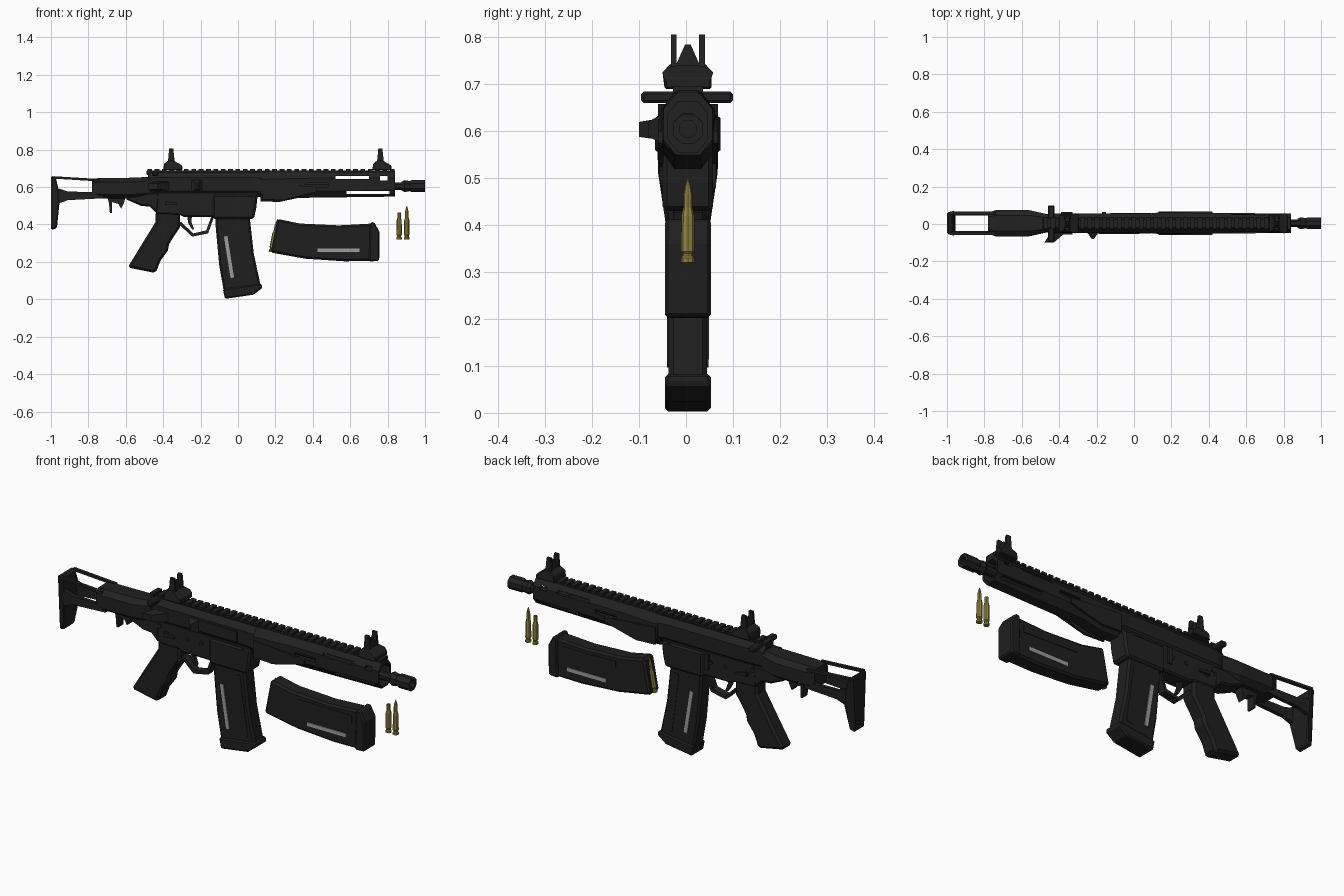
import bpy, bmesh, math

Y0 = 0.004   # centre plane of the model


def material(name, r, g, b):
    m = bpy.data.materials.new(name)
    m.diffuse_color = (r, g, b, 1)
    return m


BLACK = material("black_metal", 0.0155, 0.0155, 0.0155)
POLY = material("black_polymer", 0.0135, 0.0135, 0.0135)
GREY = material("grey_window", 0.34, 0.34, 0.34)
BRASS = material("brass", 0.30, 0.235, 0.045)


def finish(name, bm, mat, bevel=0):
    bmesh.ops.recalc_face_normals(bm, faces=bm.faces)
    me = bpy.data.meshes.new(name)
    bm.to_mesh(me)
    bm.free()
    ob = bpy.data.objects.new(name, me)
    bpy.context.collection.objects.link(ob)
    me.materials.append(mat)
    if bevel:
        mod = ob.modifiers.new("bevel", 'BEVEL')
        mod.width, mod.segments, mod.limit_method = bevel, 1, 'ANGLE'
        mod.angle_limit = math.radians(40)
    return ob


def loft(name, rings, mat, bevel=0):
    """Skin a list of equal-length rings and cap both ends."""
    bm = bmesh.new()
    vs = [[bm.verts.new(p) for p in r] for r in rings]
    n = len(vs[0])
    for a, b in zip(vs, vs[1:]):
        for i in range(n):
            j = (i + 1) % n
            bm.faces.new((a[i], a[j], b[j], b[i]))
    bm.faces.new(vs[0])
    bm.faces.new(vs[-1])
    return finish(name, bm, mat, bevel)


def prism(name, pts, half, mat=BLACK, bevel=0, y=0.0):
    """Side profile (x, z) extruded across y; half may depend on z."""
    h = half if callable(half) else (lambda z: half)
    return loft(name, [[(px, Y0 + y + s * h(pz), pz) for px, pz in pts]
                       for s in (-1, 1)], mat, bevel)


def box(name, x0, x1, z0, z1, half, mat=BLACK, bevel=0, y=0.0):
    return prism(name, [(x0, z0), (x1, z0), (x1, z1), (x0, z1)], half, mat, bevel, y)


def pair(name, pts, half, y, mat=BLACK, bevel=0):
    for side, s in (("right", -1), ("left", 1)):
        prism(f"{name}_{side}", pts, half, mat, bevel, s * y)


def tube(name, secs, c=0.586, mat=BLACK):
    """Eight-sided loft along x; each section is (x, z centre, half y, half z)."""
    k = 1 - c
    shape = [(1, -k), (1, k), (k, 1), (-k, 1), (-1, k), (-1, -k), (-k, -1), (k, -1)]
    return loft(name, [[(x, Y0 + a * hy, zc + b * hz) for a, b in shape]
                       for x, zc, hy, hz in secs], mat)


def disc(name, x, z, r, half, y=0.0, n=8):
    pts = [(x + r * math.cos(2 * math.pi * i / n), z + r * math.sin(2 * math.pi * i / n))
           for i in range(n)]
    return prism(name, pts, half, BLACK, 0, y)


# --- receiver ---
tube("upper_receiver", [(-.48, .615, .045, .06), (-.44, .615, .052, .064),
                        (.08, .615, .052, .064), (.125, .612, .056, .066)], .45)
prism("lower_receiver", [(-.47, .575), (-.47, .50), (-.43, .455), (-.31, .45), (-.29, .44),
                         (-.13, .44), (.08, .48), (.10, .52), (.11, .575)], .046, BLACK, .008)
prism("magazine_well", [(-.135, .56), (-.135, .43), (.085, .43), (.098, .49), (.105, .56)],
      .054, BLACK, .01)
box("ejection_cover", -.19, .03, .585, .64, .004, BLACK, 0, -.054)
loft("case_deflector", [[(-.25, Y0 - .05, .57), (-.19, Y0 - .05, .57),
                         (-.19, Y0 - .05, .64), (-.25, Y0 - .05, .64)],
                        [(-.225, Y0 - .085, .59), (-.215, Y0 - .085, .59),
                         (-.215, Y0 - .085, .62), (-.225, Y0 - .085, .62)]], BLACK)
loft("forward_assist", [[(-.44, Y0 - .045, .58), (-.36, Y0 - .045, .58),
                         (-.36, Y0 - .045, .63), (-.44, Y0 - .045, .63)],
                        [(-.48, -.1, .588), (-.43, -.1, .588),
                         (-.43, -.1, .62), (-.48, -.1, .62)]], BLACK)
box("charging_handle", -.46, -.425, .66, .685, .098, BLACK, .006, -.002)
for i, (px, pz, r) in enumerate([(-.38, .515, .016), (-.26, .52, .01), (-.18, .52, .01),
                                 (.06, .545, .013), (-.42, .545, .013)]):
    disc(f"receiver_pin_{i}", px, pz, r, .052)
pair("safety_lever", [(-.39, .525), (-.33, .515), (-.33, .505), (-.39, .505)], .006, .055)
box("bolt_catch", -.17, -.15, .48, .56, .006, BLACK, 0, .054)

# --- top rail with teeth ---
box("top_rail", -.49, .84, .665, .688, .026, BLACK, .004)
tooth = box("rail_teeth", -.485, -.46, .684, .697, .032)
arr = tooth.modifiers.new("repeat", 'ARRAY')
arr.use_relative_offset, arr.use_constant_offset = False, True
arr.constant_offset_displace = (.0393, 0, 0)
arr.count = 34

# --- hollow handguard with see-through slots ---
guard = tube("handguard", [(.12, .602, .058, .078), (.22, .602, .058, .082),
                           (.32, .612, .056, .07), (.84, .615, .052, .066)], .5)
cutters = [tube("bore_cutter", [(.30, .61, .042, .054), (.86, .61, .042, .054)], .5)]
for x0, x1, z0, z1 in [(.52, .70, .642, .658), (.58, .81, .563, .578),
                       (.76, .80, .636, .658), (.36, .48, .60, .622)]:
    cutters.append(box("slot_cutter", x0, x1, z0, z1, .2))
for c in cutters:
    c.hide_render = True
    c.hide_set(True)
    mod = guard.modifiers.new("cut", 'BOOLEAN')
    mod.operation, mod.object, mod.solver = 'DIFFERENCE', c, 'EXACT'
pair("handguard_panel", [(.13, .535), (.24, .53), (.42, .575), (.42, .60), (.13, .625)],
     .006, .058)

# --- barrel and flash hider ---
tube("barrel", [(.1, .605, .02, .02), (.91, .605, .02, .02)])
tube("gas_block", [(.66, .61, .03, .028), (.74, .61, .03, .028)])
tube("flash_hider", [(.875, .605, .024, .024), (.89, .605, .032, .032), (.92, .605, .027, .027),
                     (.93, .605, .032, .032), (1, .605, .032, .032), (1, .605, .018, .018),
                     (.94, .605, .018, .018)])

# --- folding sights ---
for name, x in (("rear_sight", -.35), ("front_sight", .768)):
    prism(name + "_base", [(x + a, b) for a, b in [(-.05, .69), (-.045, .725), (-.02, .745),
                           (.005, .742), (.035, .725), (.052, .715), (.052, .69)]],
          lambda z: .05 if z < .73 else .038, BLACK, .004)
    pair(name + "_ear", [(x - .025, .73), (x + .012, .73), (x + .004, .806), (x - .018, .806)],
         .006, .03)
    loft(name + "_post", [[(x - .02, Y0 - .026, .74), (x + .008, Y0 - .026, .74),
                           (x + .008, Y0 + .026, .74), (x - .02, Y0 + .026, .74)],
                          [(x - .01, Y0 - .006, .785), (x, Y0 - .006, .785),
                           (x, Y0 + .006, .785), (x - .01, Y0 + .006, .785)]], BLACK)

# --- pistol grip, trigger and guard ---
prism("grip", [(-.44, .47), (-.44, .415), (-.59, .17), (-.44, .14), (-.415, .205), (-.375, .26),
               (-.368, .295), (-.35, .325), (-.31, .385), (-.31, .47)], .041, POLY, .012)
prism("trigger_guard", [(-.315, .40), (-.245, .335), (-.16, .352), (-.125, .45), (-.14, .45),
                        (-.17, .368), (-.24, .352), (-.305, .415)], .02)
prism("trigger", [(-.27, .45), (-.245, .45), (-.25, .415), (-.235, .375), (-.245, .372),
                  (-.268, .41)], .01)

# --- stock ---
tube("stock_body", [(-.78, .595, .055, .05), (-.74, .594, .07, .054),
                    (-.56, .594, .07, .056), (-.47, .60, .05, .055)], .4)
prism("stock_socket", [(-.60, .57), (-.60, .535), (-.52, .50), (-.47, .495), (-.43, .455),
                       (-.42, .57)], .05, BLACK, .008)
prism("stock_latch", [(-.70, .55), (-.69, .515), (-.685, .46), (-.675, .46), (-.675, .52),
                      (-.64, .51), (-.625, .485), (-.61, .515), (-.60, .55)], .022)
prism("butt_plate", [(-1, .66), (-.975, .655), (-.958, .58), (-.955, .51), (-.968, .38), (-1, .37)],
      lambda z: .06 if z > .6 else .07 if z > .5 else .043, POLY, .008)
pair("stock_upper_rod", [(-.985, .658), (-.74, .643), (-.74, .63), (-.985, .645)], .008, .056)
pair("stock_lower_strut", [(-.965, .595), (-.91, .576), (-.72, .572), (-.72, .54), (-.91, .53),
                           (-.965, .51)], .01, .052)


# --- magazines: drawn lying down, then turned into the well ---
def magazine(name, place):
    def put(pts):
        return [place(*p) for p in pts]
    prism(name + "_body", put([(.21, .43), (.33, .405), (.54, .395), (.72, .405), (.715, .205),
                               (.57, .203), (.36, .217), (.175, .25)]), .041, POLY, .01)
    prism(name + "_base", put([(.705, .41), (.728, .413), (.757, .36), (.755, .205), (.70, .202)]),
          .049, POLY, .007)
    pair(name + "_rib", put([(.37, .375), (.68, .372), (.68, .335), (.37, .345)]), .003, .041, POLY)
    pair(name + "_window", put([(.425, .252), (.65, .252), (.65, .271), (.425, .271)]),
         .003, .042, GREY)


def seated(x, z):
    u, w = x - .65, z - .262
    return (-.03 + .157 * u + .988 * w, .115 - .988 * u + .157 * w)


magazine("loose_magazine", lambda x, z: (x, z))
magazine("seated_magazine", seated)


# --- cartridges ---
def cartridge(name, x, z, tip, tilt=0):
    prof = [(.0145, 0), (.0145, .01), (.011, .014), (.011, .02), (.0145, .024), (.0138, .10),
            (.0095, .118), (.0095, .145)]
    prof += [(.0065, .162), (.001, .18)] if tip else [(.007, .145), (.007, .12)]
    rings = [[(r * math.cos(i * math.pi / 4), r * math.sin(i * math.pi / 4), h)
              for i in range(8)] for r, h in prof]
    ob = loft(name, rings, BRASS)
    ob.location = (x, Y0, z)
    ob.rotation_euler.y = tilt


cartridge("spent_case", .8615, .32, False)
cartridge("live_round", .9025, .32, True)
cartridge("top_round_in_magazine", .178, .252, True, .192)
